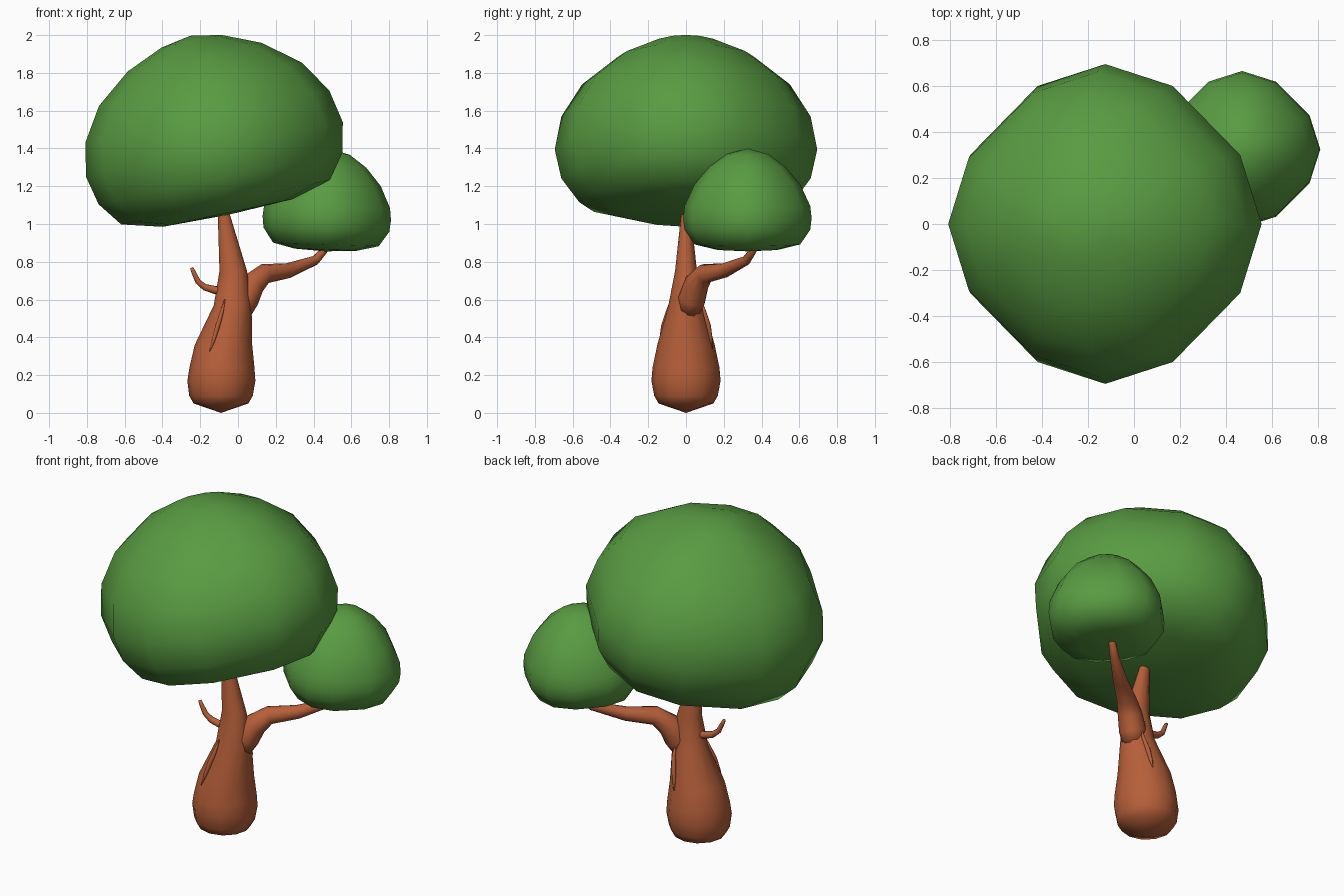
import bpy, bmesh, math
from mathutils import Vector, Matrix

if "Cube" in bpy.data.objects:
    bpy.data.objects.remove(bpy.data.objects["Cube"])


def material(name, rgb):
    m = bpy.data.materials.new(name)
    m.diffuse_color = (*rgb, 1)
    m.use_nodes = True
    m.node_tree.nodes["Principled BSDF"].inputs["Base Color"].default_value = m.diffuse_color
    return m


GREEN = material("leaf green", (0.10, 0.33, 0.055))
BROWN = material("bark brown", (0.47, 0.115, 0.042))


def skin(name, rings, start, end, mat):
    """Join closed rings of points, closing each end with a pole point."""
    bm = bmesh.new()
    loops = [[bm.verts.new(p) for p in r] for r in rings]
    n = len(loops[0])
    for a, b in zip(loops, loops[1:]):
        for i in range(n):
            j = (i + 1) % n
            bm.faces.new((a[i], a[j], b[j], b[i]))
    for loop, pole in ((loops[0], start), (loops[-1], end)):
        v = bm.verts.new(pole)
        for i in range(n):
            bm.faces.new((v, loop[i], loop[(i + 1) % n]))
    bmesh.ops.recalc_face_normals(bm, faces=bm.faces)
    for f in bm.faces:
        f.smooth = True
    me = bpy.data.meshes.new(name)
    bm.to_mesh(me)
    bm.free()
    me.materials.append(mat)
    ob = bpy.data.objects.new(name, me)
    bpy.context.collection.objects.link(ob)
    return ob


# Twelve directions with slightly cut diagonals, as in the crowns' outline
quarter = [(1, 0), (0.863, 0.432), (0.432, 0.863)]
DIRS = []
for k in range(4):
    for x, y in quarter:
        DIRS.append((x, y))
    quarter = [(-y, x) for x, y in quarter]


def crown(name, centre, tilt, profile, top, bottom):
    m = Matrix.Translation(centre) @ Matrix.Rotation(-math.radians(tilt), 4, 'Y')
    rings = [[m @ Vector((r * x, r * y, z)) for x, y in DIRS] for r, z in profile]
    skin(name, rings, m @ Vector((0, 0, bottom)), m @ Vector((0, 0, top)), GREEN)


def tube(name, path, sides=10):
    """Tapered tube through (x, y, z, radius) points."""
    pts = [Vector(p[:3]) for p in path]
    rings = []
    for i, p in enumerate(pts):
        t = (pts[min(i + 1, len(pts) - 1)] - pts[max(i - 1, 0)]).normalized()
        side = t.cross(Vector((0.57, -0.8, 0.1))).normalized()
        up = side.cross(t)
        rings.append([p + path[i][3] * (side * math.cos(a) + up * math.sin(a))
                      for a in (math.tau * k / sides for k in range(sides))])
    skin(name, rings, pts[0], pts[-1], BROWN)


# Crowns
crown("large_crown", (-0.134, 0, 1.437), 12,
      [(0.352, -0.387), (0.565, -0.329), (0.66, -0.2), (0.695, -0.043),
       (0.66, 0.135), (0.55, 0.309), (0.363, 0.456), (0.163, 0.542)], 0.572, -0.397)
crown("small_crown", (0.47, 0.325, 1.03), -2,
      [(0.165, -0.166), (0.28, -0.138), (0.333, -0.06), (0.34, 0.0),
       (0.333, 0.065), (0.28, 0.18), (0.2, 0.275), (0.11, 0.34)], 0.37, -0.175)

# Trunk: height, centre x, radius in x, radius in y
trunk = [(0.05, -0.09, 0.145, 0.145), (0.09, -0.09, 0.168, 0.168),
         (0.17, -0.088, 0.18, 0.183), (0.24, -0.085, 0.172, 0.177),
         (0.36, -0.077, 0.152, 0.152), (0.57, -0.028, 0.1, 0.093),
         (0.75, -0.025, 0.073, 0.058), (1.05, -0.075, 0.032, 0.026),
         (1.15, -0.09, 0.026, 0.022)]
rings = [[(cx + rx * math.cos(a), ry * math.sin(a), z)
          for a in (math.tau * k / 12 for k in range(12))]
         for z, cx, rx, ry in trunk]
skin("trunk", rings, (-0.09, 0, 0), (-0.09, 0, 1.17), BROWN)

# Branches
tube("large_branch", [(0.01, 0.01, 0.53, 0.06), (0.035, 0.03, 0.6, 0.075),
                      (0.075, 0.055, 0.68, 0.068), (0.14, 0.1, 0.737, 0.053),
                      (0.265, 0.2, 0.753, 0.04), (0.41, 0.32, 0.808, 0.025),
                      (0.455, 0.355, 0.86, 0.02), (0.48, 0.37, 0.92, 0.018)])
tube("small_branch", [(-0.06, 0, 0.645, 0.024), (-0.12, 0, 0.65, 0.022),
                      (-0.175, -0.005, 0.665, 0.019), (-0.212, -0.01, 0.695, 0.015),
                      (-0.235, -0.015, 0.745, 0.012), (-0.246, -0.015, 0.768, 0.009)], 8)

# Thin bark ridges, one in front and its twin turned to the back
ridge = [(-0.15, -0.138, 0.32, 0.003), (-0.128, -0.13, 0.39, 0.011),
         (-0.108, -0.118, 0.46, 0.014), (-0.087, -0.098, 0.53, 0.011),
         (-0.07, -0.08, 0.6, 0.003)]
tube("front_bark_ridge", ridge, 6)
centres = [-0.085, -0.07, -0.054, -0.037, -0.028]
tube("back_bark_ridge", [(2 * c - x, -y, z, r)
                         for c, (x, y, z, r) in zip(centres, ridge)], 6)
